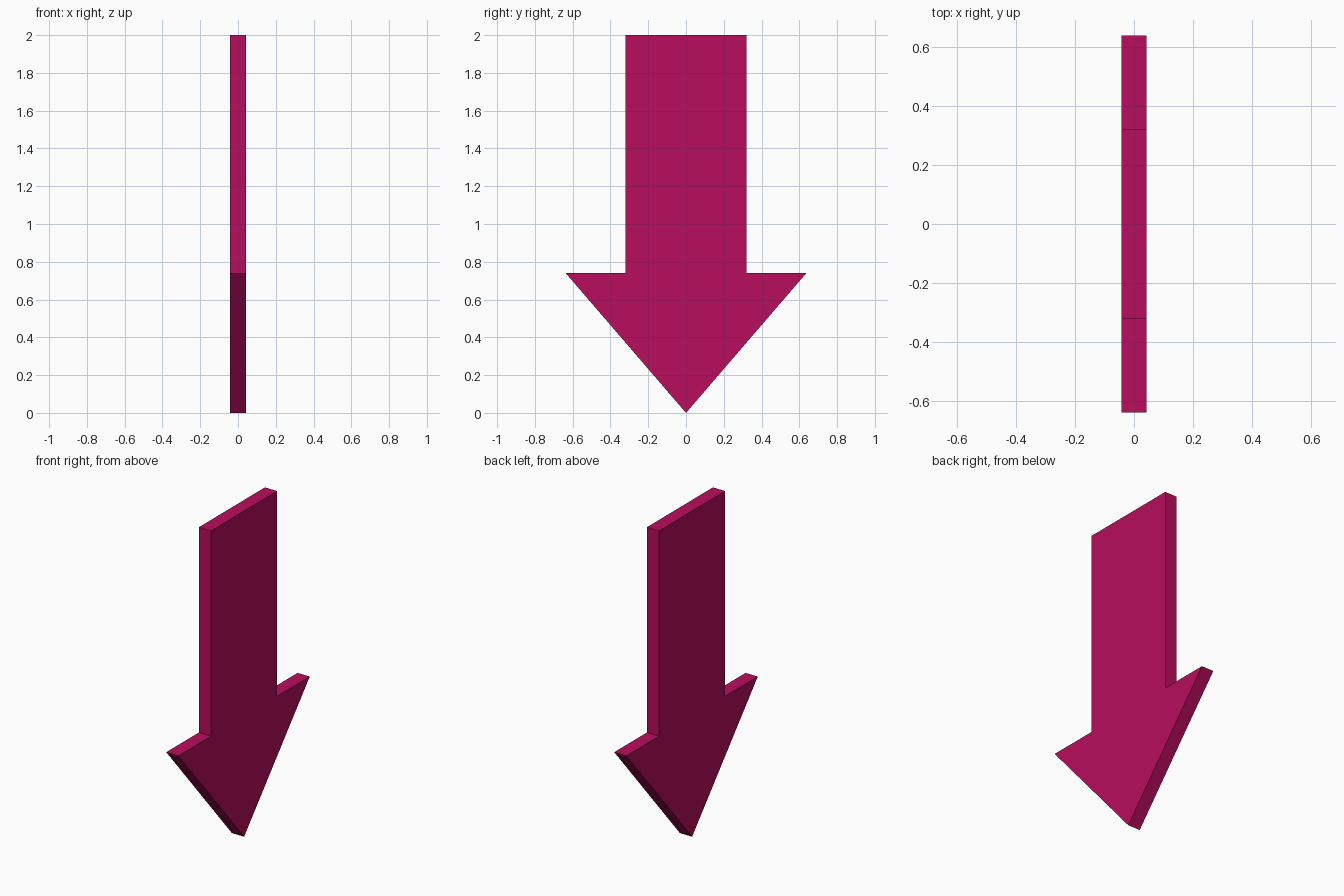
import bpy
import bmesh

if "Cube" in bpy.data.objects:
    bpy.data.objects.remove(bpy.data.objects["Cube"])

HALF_THICKNESS = 0.0415

# Right half of the arrow outline (y, z), from tip to shaft top
half = [(0.637, 0.74), (0.32, 0.74), (0.32, 2.0)]
outline = [(0.0, 0.0)] + half + [(-y, z) for y, z in reversed(half)]

# Flat arrow plate, extruded along x
bm = bmesh.new()
face = bm.faces.new([bm.verts.new((-HALF_THICKNESS, y, z)) for y, z in outline])
extruded = bmesh.ops.extrude_face_region(bm, geom=[face], use_keep_orig=True)
moved = [g for g in extruded["geom"] if isinstance(g, bmesh.types.BMVert)]
bmesh.ops.translate(bm, verts=moved, vec=(2 * HALF_THICKNESS, 0, 0))
bmesh.ops.recalc_face_normals(bm, faces=bm.faces[:])

mesh = bpy.data.meshes.new("down_arrow")
bm.to_mesh(mesh)
bm.free()
arrow = bpy.data.objects.new("down_arrow", mesh)
bpy.context.collection.objects.link(arrow)

# Magenta colour
magenta = bpy.data.materials.new("magenta")
magenta.diffuse_color = (0.48, 0.004, 0.11, 1.0)
magenta.use_nodes = True
magenta.node_tree.nodes["Principled BSDF"].inputs["Base Color"].default_value = magenta.diffuse_color
mesh.materials.append(magenta)
